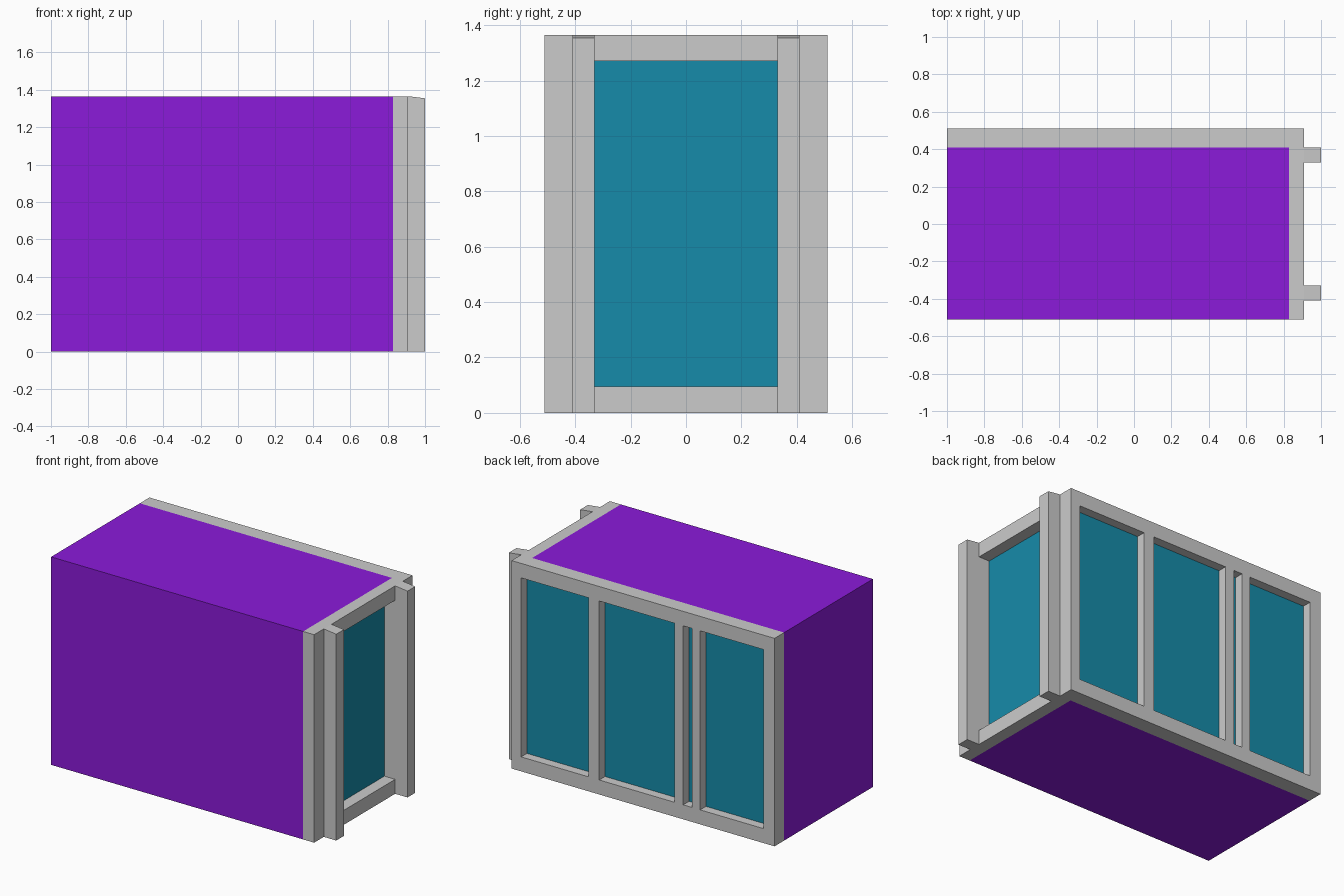
import bpy, bmesh
from mathutils import Matrix, Vector

if "Cube" in bpy.data.objects:
    bpy.data.objects.remove(bpy.data.objects["Cube"])

H = 1.365


def material(name, rgb):
    m = bpy.data.materials.new(name)
    m.diffuse_color = (*rgb, 1)
    m.use_nodes = True
    m.node_tree.nodes["Principled BSDF"].inputs["Base Color"].default_value = m.diffuse_color
    return m


def finish(name, bm, mat=None):
    bmesh.ops.recalc_face_normals(bm, faces=bm.faces)
    mesh = bpy.data.meshes.new(name)
    bm.to_mesh(mesh)
    bm.free()
    ob = bpy.data.objects.new(name, mesh)
    bpy.context.collection.objects.link(ob)
    if mat:
        mesh.materials.append(mat)
    return ob


def box_bm(lo, hi):
    bm = bmesh.new()
    lo, hi = Vector(lo), Vector(hi)
    bmesh.ops.create_cube(bm, size=1, matrix=Matrix.Translation((lo + hi) / 2)
                          @ Matrix.Diagonal((*(hi - lo), 1)))
    return bm


def window_frame(name, us, zs, place, depth):
    """Plate of grid cells; odd columns of the middle row are left open."""
    bm = bmesh.new()
    v = [[bm.verts.new(place(u, z)) for z in zs] for u in us]
    for i in range(len(us) - 1):
        for j in range(len(zs) - 1):
            if not (i % 2 and j % 2):
                bm.faces.new((v[i][j], v[i + 1][j], v[i + 1][j + 1], v[i][j + 1]))
    new = bmesh.ops.extrude_face_region(bm, geom=bm.faces[:], use_keep_orig=True)
    bmesh.ops.translate(bm, vec=depth,
                        verts=[g for g in new["geom"] if isinstance(g, bmesh.types.BMVert)])
    return finish(name, bm)


purple = material("purple_wall", (0.26, 0.011, 0.70))
teal = material("teal_glass", (0.008, 0.26, 0.40))

# Main body, open where the two glazed walls close it
body = box_bm((-1, -0.51, 0), (0.83, 0.41, H))
body.normal_update()
bmesh.ops.delete(body, context='FACES',
                 geom=[f for f in body.faces if f.normal.x > 0.9 or f.normal.y > 0.9])
finish("body", body, purple)

# Window frames on the back and right walls
zs = (0, 0.095, 1.27, H)
window_frame("back_window_frame",
             (-1, -0.92, -0.46, -0.40, -0.337, -0.273, 0.273, 0.35, 0.84, 0.91),
             zs, lambda u, z: (u, 0.41, z), (0, 0.10, 0))
window_frame("right_window_frame", (-0.51, -0.33, 0.33, 0.41), zs,
             lambda u, z: (0.83, u, z), (0.08, 0, 0))

# Glass panes set into the frames
finish("back_glass", box_bm((-0.96, 0.44, 0.05), (0.87, 0.45, 1.32)), teal)
finish("right_glass", box_bm((0.82, -0.37, 0.05), (0.832, 0.37, 1.32)), teal)

# Projecting posts beside the right window, tops sloping outward
for name, y in (("front_post", -0.37), ("rear_post", 0.37)):
    post = box_bm((0.91, y - 0.04, 0), (1.0, y + 0.04, H))
    for vert in post.verts:
        if vert.co.x > 0.95 and vert.co.z > 1:
            vert.co.z -= 0.011
    finish(name, post)
